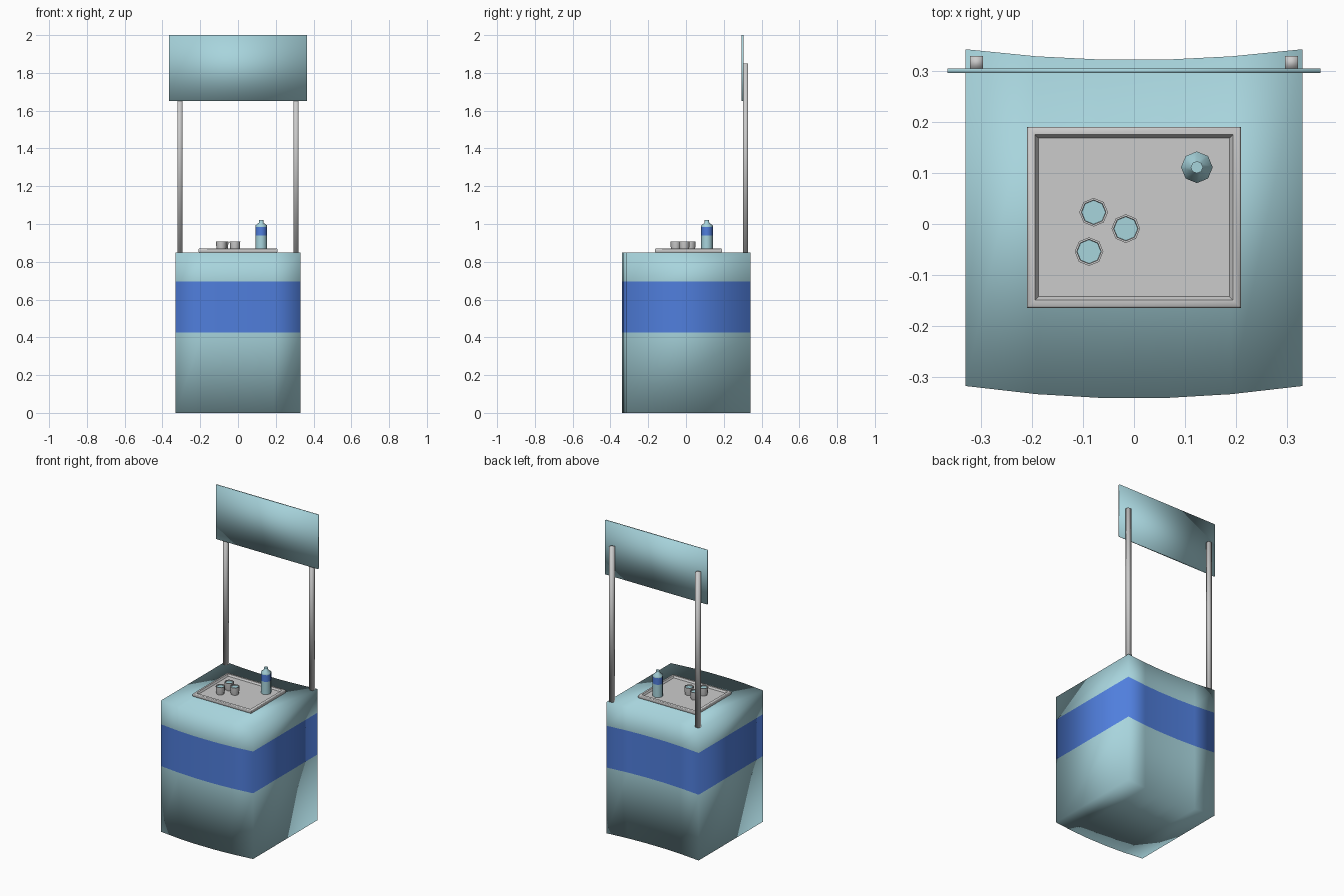
import bpy, bmesh, math

if "Cube" in bpy.data.objects:
    bpy.data.objects.remove(bpy.data.objects["Cube"])


def material(name, color):
    m = bpy.data.materials.new(name)
    m.diffuse_color = (*color, 1)
    m.use_nodes = True
    m.node_tree.nodes["Principled BSDF"].inputs["Base Color"].default_value = m.diffuse_color
    return m


pale = material("pale_blue", (0.39, 0.66, 0.72))
blue = material("label_blue", (0.08, 0.21, 0.72))
grey = material("plain_grey", (0.6, 0.6, 0.6))


def finish(name, bm, mats, smooth=True):
    bmesh.ops.recalc_face_normals(bm, faces=bm.faces)
    for f in bm.faces:
        f.smooth = smooth
    me = bpy.data.meshes.new(name)
    bm.to_mesh(me)
    bm.free()
    for m in mats:
        me.materials.append(m)
    ob = bpy.data.objects.new(name, me)
    bpy.context.collection.objects.link(ob)
    return ob


def smooth_by_angle(ob, degrees):
    bpy.ops.object.select_all(action='DESELECT')
    ob.select_set(True)
    bpy.context.view_layer.objects.active = ob
    bpy.ops.object.shade_smooth_by_angle(angle=math.radians(degrees))


def loft(bm, loops, slots):
    """Join closed loops of points; slots gives a material index per band."""
    rings = [[bm.verts.new(p) for p in loop] for loop in loops]
    for a, b, slot in zip(rings, rings[1:], slots):
        for i in range(len(a)):
            j = (i + 1) % len(a)
            bm.faces.new((a[i], a[j], b[j], b[i])).material_index = slot
    return rings


def box(name, lo, hi, mats):
    bm = bmesh.new()
    bmesh.ops.create_cube(bm, size=1)
    for v in bm.verts:
        v.co = [(a + b) / 2 + c * (b - a) for a, b, c in zip(lo, hi, v.co)]
    return finish(name, bm, mats)


def lathe(name, centre, profile, slots, mats, sides=8):
    """Turn (radius, z) points about a vertical axis, closing both ends."""
    bm = bmesh.new()
    loops = [[(centre[0] + r * math.cos(math.tau * i / sides),
               centre[1] + r * math.sin(math.tau * i / sides), z)
              for i in range(sides)] for r, z in profile]
    rings = loft(bm, loops, slots)
    bm.faces.new(rings[0]).material_index = slots[0]
    bm.faces.new(rings[-1]).material_index = slots[-1]
    ob = finish(name, bm, mats)
    smooth_by_angle(ob, 50)
    return ob


# Counter: bowed front, hollow back, coloured band around it
front = [(-0.33, -0.317), (-0.19, -0.333), (-0.07, -0.34),
         (0.07, -0.34), (0.19, -0.333), (0.33, -0.317)]
back = [(-0.33, 0.342), (-0.19, 0.328), (-0.07, 0.322),
        (0.07, 0.322), (0.19, 0.328), (0.33, 0.342)]
outline = front + back[::-1]
bm = bmesh.new()
rings = loft(bm, [[(x, y, z) for x, y in outline] for z in (0, 0.425, 0.695, 0.848)],
             [0, 1, 0])
n = len(outline)
for ring in (rings[0], rings[-1]):
    for i in range(len(front) - 1):
        bm.faces.new((ring[i], ring[i + 1], ring[n - 2 - i], ring[n - 1 - i]))
finish("counter", bm, [pale, blue])

# Header sign and its two posts
box("header_sign", (-0.365, 0.295, 1.65), (0.365, 0.304, 2.0), [pale])
for side, x in (("left", -0.308), ("right", 0.308)):
    box(side + "_post", (x - 0.013, 0.303, 0.845), (x + 0.013, 0.329, 1.85), [grey])

# Tray with raised rim
def rect(inset, z):
    x, y0, y1 = 0.209 - inset, -0.164 + inset, 0.19 - inset
    return [(-x, y0, z), (x, y0, z), (x, y1, z), (-x, y1, z)]


bm = bmesh.new()
rings = loft(bm, [rect(0.003, 0.848), rect(0, 0.853), rect(0, 0.866), rect(0.003, 0.869),
                  rect(0.015, 0.869), rect(0.022, 0.858)], [0] * 5)
bm.faces.new(rings[0])
bm.faces.new(rings[-1])
smooth_by_angle(finish("tray", bm, [grey]), 50)

# Three filled cups
for k, c in enumerate([(-0.079, 0.023), (-0.016, -0.009), (-0.088, -0.054)]):
    lathe(f"cup_{k + 1}", c,
          [(0.023, 0.858), (0.027, 0.880), (0.028, 0.908), (0.024, 0.908), (0.023, 0.900)],
          [0] * 4, [grey])
    lathe(f"drink_{k + 1}", c, [(0.0232, 0.899), (0.0234, 0.902)], [0], [pale])

# Bottle with label and cap
lathe("bottle", (0.123, 0.111),
      [(0.031, 0.858), (0.031, 0.940), (0.031, 0.983), (0.031, 0.992),
       (0.012, 1.007), (0.012, 1.022)], [0, 1, 0, 0, 0], [pale, blue])
